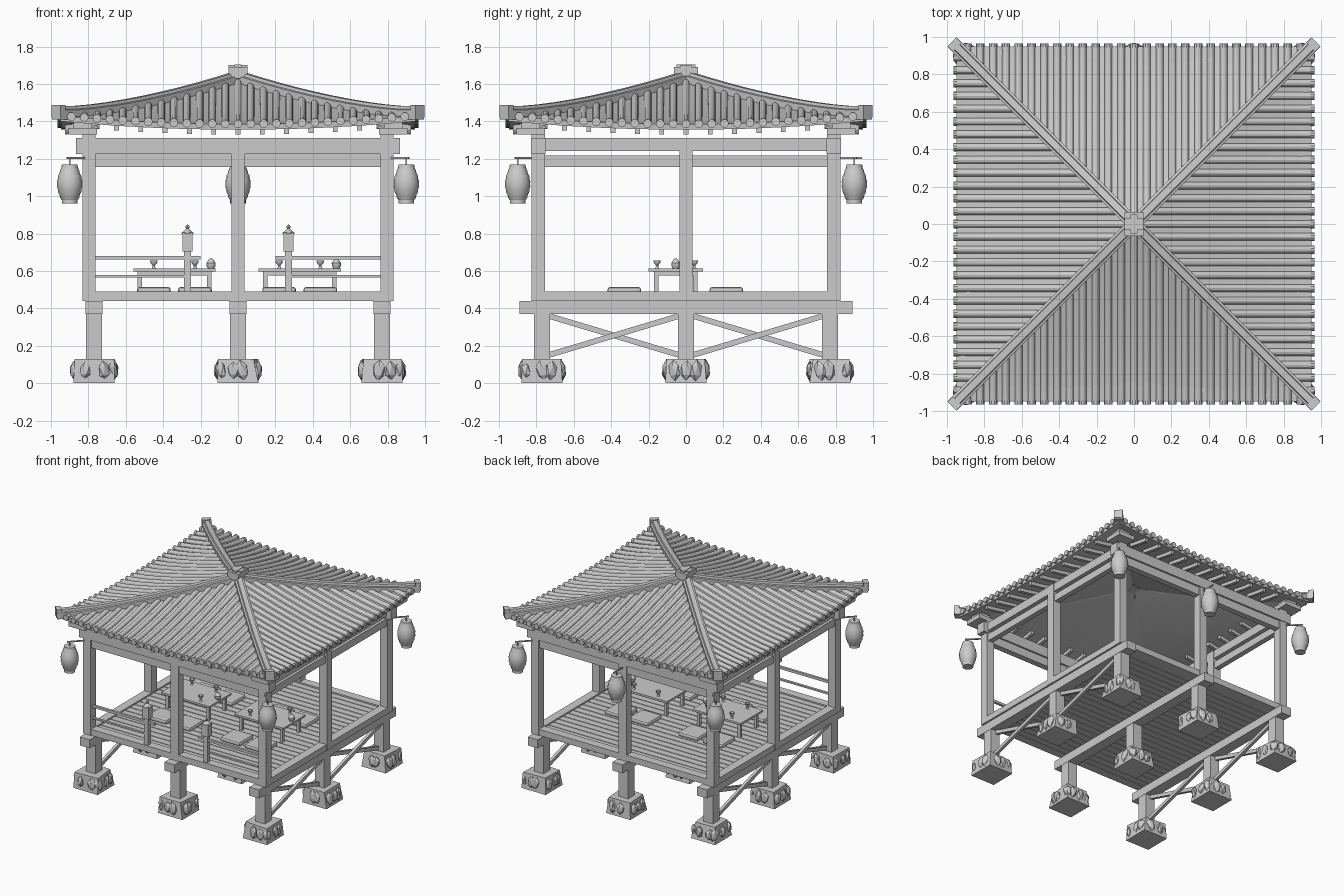
import bpy, bmesh, random
from math import pi, cos, sin, atan2, hypot
from mathutils import Vector, Matrix

if "Cube" in bpy.data.objects:
    bpy.data.objects.remove(bpy.data.objects["Cube"])

random.seed(4)
Z = Vector((0, 0, 1))
S = (-1, 1)

def finish(name, bm, smooth=False):
    me = bpy.data.meshes.new(name)
    bm.to_mesh(me)
    bm.free()
    o = bpy.data.objects.new(name, me)
    bpy.context.collection.objects.link(o)
    if smooth:
        bpy.ops.object.select_all(action='DESELECT')
        o.select_set(True)
        bpy.context.view_layer.objects.active = o
        bpy.ops.object.shade_smooth_by_angle(angle=0.6)
    return o

def add_box(bm, x0, x1, y0, y1, z0, z1, rot=None):
    c = Vector(((x0 + x1) / 2, (y0 + y1) / 2, (z0 + z1) / 2))
    m = Matrix.Translation(c) @ (rot or Matrix()) @ Matrix.Diagonal((x1 - x0, y1 - y0, z1 - z0, 1))
    return bmesh.ops.create_cube(bm, size=1, matrix=m)['verts']

def boxes(name, items):
    bm = bmesh.new()
    for b in items:
        add_box(bm, *b)
    return finish(name, bm)

def post(x, y, w, z0, z1):
    return (x - w / 2, x + w / 2, y - w / 2, y + w / 2, z0, z1)

def sweep(bm, path, side, prof):
    """Loft a (sideways, up) profile along a path."""
    rings = [[bm.verts.new(p + side * u + Z * v) for u, v in prof] for p in path]
    n = len(prof)
    fs = [bm.faces.new(r) for r in (rings[0], rings[-1])]
    for a, b in zip(rings, rings[1:]):
        fs += [bm.faces.new((a[i], a[(i + 1) % n], b[(i + 1) % n], b[i])) for i in range(n)]
    bmesh.ops.recalc_face_normals(bm, faces=fs)

def lathe(name, prof, places, n=16):
    bm = bmesh.new()
    for loc in places:
        rings = [[bm.verts.new(Vector(loc) + Vector((r * cos(2 * pi * i / n), r * sin(2 * pi * i / n), z)))
                  for i in range(n)] for r, z in prof]
        bm.faces.new(rings[0][::-1])
        bm.faces.new(rings[-1])
        for a, b in zip(rings, rings[1:]):
            for i in range(n):
                bm.faces.new((a[i], a[(i + 1) % n], b[(i + 1) % n], b[i]))
    return finish(name, bm, True)

# Roof height: concave slope with lifted corners
def roof(x, y):
    m, k = max(abs(x), abs(y)), min(abs(x), abs(y))
    t = min(m / 0.95, 1)
    return 1.385 + 0.235 * (1 - t) ** 1.3 + 0.045 * t * t * (k / m if m else 0) ** 2

def on_roof(x, y):
    return Vector((x, y, roof(x, y)))

# Foundation rocks: tapered blocks with jagged chips
grid3 = [(x, y) for x in (-0.77, 0, 0.77) for y in (-0.77, 0, 0.77)]
bm = bmesh.new()
for x, y in grid3:
    for v in add_box(bm, x - .11, x + .11, y - .11, y + .11, 0, 0.13):
        if v.co.z > 0.1:
            v.co.x += (x - v.co.x) * random.uniform(0, .25)
            v.co.y += (y - v.co.y) * random.uniform(0, .25)
    for i in range(10):
        a = (i + random.uniform(-.3, .3)) * 2 * pi / 10
        r = 0.105 / max(abs(cos(a)), abs(sin(a)), .8)
        m = (Matrix.Translation((x + r * cos(a), y + r * sin(a), 0.068))
             @ Matrix.Rotation(a, 4, 'Z') @ Matrix.Rotation(random.uniform(-.3, .3), 4, 'X')
             @ Matrix.Diagonal((.022, .035, random.uniform(.045, .06), 1)))
        bmesh.ops.create_icosphere(bm, subdivisions=1, radius=1, matrix=m)
finish("foundation_rocks", bm)

# Stilts, bearers and cross braces
boxes("stilts", [post(x, y, .085, .11, .38) for x, y in grid3])
boxes("floor_bearers", [(x - .045, x + .045, -.89, .89, .37, .44) for x in (-.77, 0, .77)])
bm = bmesh.new()
for x in (-.77, .77):
    for c in (-.385, .385):
        for s in S:
            L, a = hypot(.70, .21), atan2(.21, .70) * s
            xo = x + s * .012
            add_box(bm, xo - .012, xo + .012, c - L / 2, c + L / 2, .24, .27, Matrix.Rotation(a, 4, 'X'))
finish("cross_braces", bm)

# Floor planks and raised border
n = 24
w = 1.52 / n
boxes("floor_planks", [(-.77, .77, -.76 + i * w + .003, -.76 + (i + 1) * w - .003, .445, .478) for i in range(n)])
boxes("floor_border", [(-.83, .83, min(s * .75, s * .82), max(s * .75, s * .82), .44, .49) for s in S]
      + [(min(s * .76, s * .83), max(s * .76, s * .83), -.75, .75, .44, .49) for s in S])

# Columns, beams and corner brackets
corners = [(x, y) for x in S for y in S]
boxes("columns", [post(.797 * x, .79 * y, .07, .44, 1.335) for x, y in corners]
      + [post(x, y, .07, .44, 1.31) for x, y in ((0, -.79), (0, .79), (-.797, 0), (.797, 0))])
boxes("upper_beams", [(-.865, .865, s * .79 - .04, s * .79 + .04, 1.225, 1.31) for s in S]
      + [(s * .797 - .03, s * .797 + .03, -.76, .76, 1.24, 1.31) for s in S])
boxes("lower_beams", [(-.765, .765, s * .79 - .025, s * .79 + .025, 1.157, 1.225) for s in S]
      + [(s * .797 - .022, s * .797 + .022, -.76, .76, 1.157, 1.217) for s in S])
boxes("corner_brackets", [post(.83 * x, .83 * y, .15, 1.33, 1.365) for x, y in corners]
      + [post(.83 * x, .83 * y, .10, 1.36, 1.40) for x, y in corners])

# Roof shell: square rings following the roof height
bm = bmesh.new()
K, rings = 12, []
for j in range(13):
    m = .01 + .94 * j / 12
    e = [-m + 2 * m * i / K for i in range(K)]
    pts = [(t, -m) for t in e] + [(m, t) for t in e] + [(-t, m) for t in e] + [(-m, -t) for t in e]
    rings.append([bm.verts.new(on_roof(*p)) for p in pts])
for a, b in zip(rings, rings[1:]):
    for i in range(4 * K):
        j = (i + 1) % (4 * K)
        bm.faces.new((a[i], b[i], b[j], a[j]))
shell = finish("roof_shell", bm)
mod = shell.modifiers.new("thickness", 'SOLIDIFY')
mod.thickness = .03
mod.offset = -1

# Tile rolls with round eave ends, and rafters below, repeated on four sides
roll = [(.02 * cos(pi * i / 6), .022 * sin(pi * i / 6)) for i in range(7)]
disc = [(.023 * cos(pi * i / 5), .023 * sin(pi * i / 5)) for i in range(10)]
raft = [(-.013, -.058), (.013, -.058), (.013, -.028), (-.013, -.028)]
tiles, rafters = bmesh.new(), bmesh.new()
for q in range(4):
    R = Matrix.Rotation(q * pi / 2, 3, 'Z')
    side = R @ Vector((1, 0, 0))
    for i in range(-13, 14):
        c = i * .0685
        a = max(abs(c), .03)
        sweep(tiles, [R @ on_roof(c, -(a + (.955 - a) * k / 8)) for k in range(9)], side, roll)
        sweep(tiles, [R @ Vector((c, -y, roof(c, -.95) + .001)) for y in (.945, .965)], side, disc)
    for i in range(-5, 6):
        sweep(rafters, [R @ on_roof(i * .13, -y) for y in (.74, .84, .925)], side, raft)
finish("roof_tiles", tiles)
finish("rafters", rafters)

# Hip ridges with upturned end blocks, and finial
hip = [(-.035, -.02), (.035, -.02), (.035, .03), (.022, .034), (.018, .05), (-.018, .05), (-.022, .034), (-.035, .03)]
endp = [(-.034, -.01), (.034, -.01), (.034, .058), (-.034, .058)]
bm = bmesh.new()
for x, y in corners:
    side = Vector((-y, x, 0)).normalized()
    sweep(bm, [on_roof(x * m, y * m) for m in [.02 + .095 * i for i in range(11)]], side, hip)
    sweep(bm, [on_roof(x * m, y * m) for m in (.945, .974)], side, endp)
finish("hip_ridges", bm)
boxes("roof_finial", [(-.035, .035, -.05, .05, 1.57, 1.69), (-.05, .05, -.065, .065, 1.63, 1.69),
                      (-.02, .02, -.05, .05, 1.68, 1.703), (-.05, -.02, -.03, .03, 1.68, 1.70),
                      (.02, .05, -.03, .03, 1.68, 1.70)])

# Ribbed paper lanterns on rods
spots = [(.9 * x, .9 * y) for x, y in corners] + [(0, .9)]
prof = [(.042, 0), (.042, .018)]
for i in range(6):
    z0, z1 = .018 + .029 * i, .018 + .029 * (i + 1)
    f = lambda z: .044 + .024 * sin(pi * (z - .018) / .174)
    prof += [(f(z0) - .002, z0), (f((z0 + z1) / 2) + .001, (z0 + z1) / 2)]
prof += [(.044, .192), (.042, .21)]
lathe("lanterns", [(r, z + .96) for r, z in prof], [(x, y, 0) for x, y in spots])
bm = bmesh.new()
for x, y in spots:
    a = atan2(y, x)
    cx, cy = x * .945, y * .945
    add_box(bm, cx - .09, cx + .09, cy - .005, cy + .005, 1.198, 1.208, Matrix.Rotation(a, 4, 'Z'))
    add_box(bm, *post(x, y, .008, 1.16, 1.205))
finish("lantern_hangers", bm)

# Front railings with lamp posts
rails, lamps = [], []
for s in S:
    for x1, z in ((.2, .67), (.27, .572)):
        a, b = sorted((s * .78, s * x1))
        rails.append((a, b, -.80, -.78, z - (.01 if z > .6 else .006), z + (.01 if z > .6 else .006)))
    x = s * .27
    lamps += [post(x, -.79, .036, .48, .71), post(x, -.79, .056, .705, .805)]
boxes("front_rails", rails)
boxes("lamp_posts", lamps)
lathe("lamp_caps", [(.036, .80), (.01, .822), (.007, .826), (.011, .833), (.009, .842), (.002, .847)],
      [(s * .27, -.79, 0) for s in S], 8)

# Low tables, cushions and tableware
tables, cups, pots = [], [], []
bm = bmesh.new()
for cx in (-.34, .33):
    tables += [(cx - .22, cx + .22, -.2, .09, .596, .612), (cx - .19, cx + .19, -.165, .055, .575, .597)]
    tables += [post(cx + a * .185, -.055 + b * .105, .024, .478, .597) for a in S for b in S]
    cups += [(cx + dx, y, .612) for dx in (-.11, .11) for y in (-.155, .045)]
    pots.append((cx + .2 * .98, -.055, .612))
    for dx in (-.11, .11):
        for y in (-.33, .215):
            vs = add_box(bm, cx + dx - .09, cx + dx + .09, y - .09, y + .09, .478, .514)
            es = list({e for v in vs for e in v.link_edges})
            bmesh.ops.bevel(bm, geom=es, offset=.014, segments=2, affect='EDGES', profile=.5)
finish("cushions", bm)
boxes("tables", tables)
lathe("cups", [(.012, 0), (.007, .008), (.007, .018), (.018, .03), (.02, .044), (.015, .044), (.01, .03)], cups, 10)
lathe("tea_pots", [(.016, 0), (.024, .014), (.025, .03), (.016, .044), (.012, .05), (.004, .056)], pots, 10)
